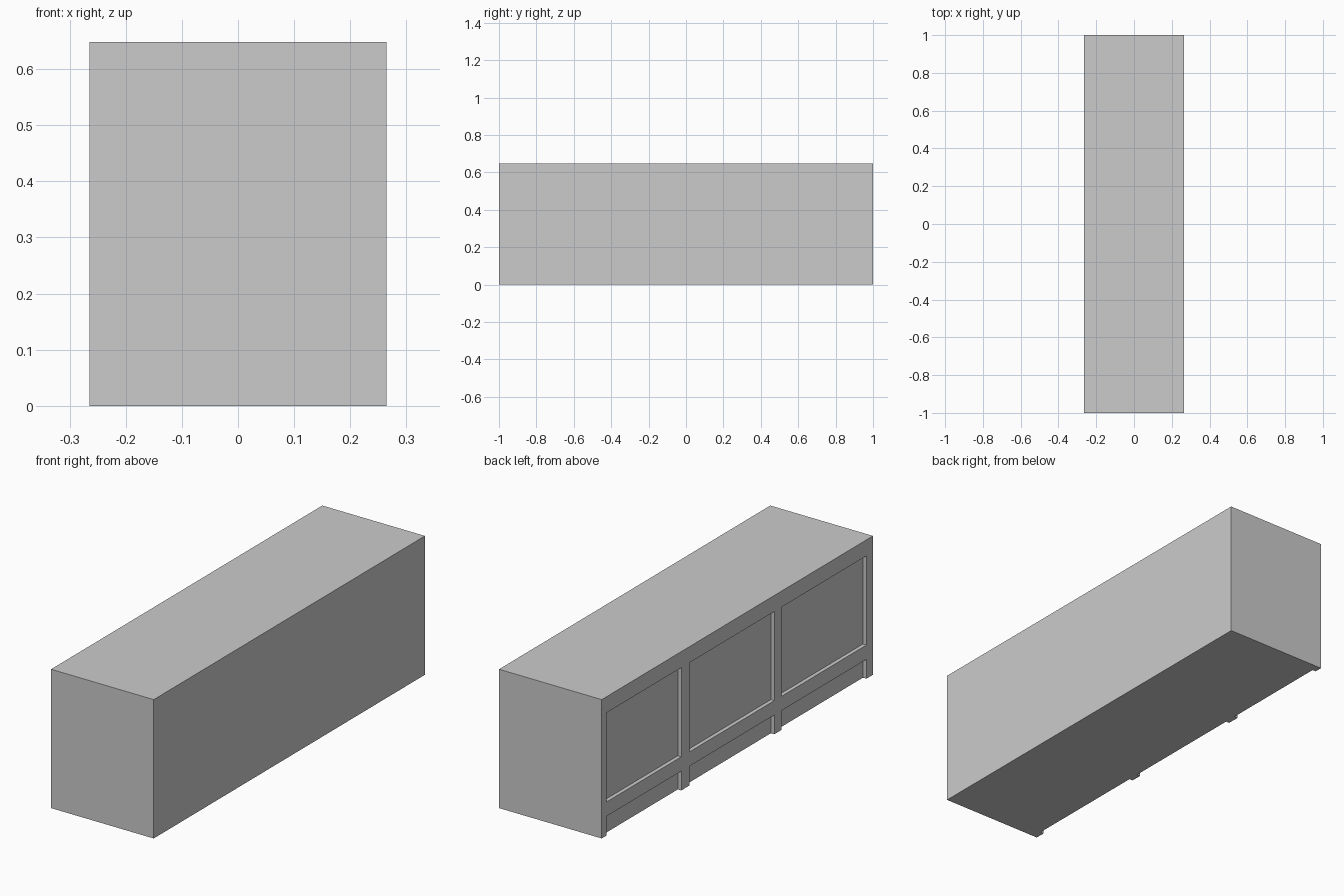
import bpy

if "Cube" in bpy.data.objects:
    bpy.data.objects.remove(bpy.data.objects["Cube"])


def box(name, x, y, z):
    """Axis-aligned box from (min, max) ranges."""
    bpy.ops.mesh.primitive_cube_add(
        size=1, location=[(a + b) / 2 for a, b in (x, y, z)])
    obj = bpy.context.object
    obj.name = name
    obj.scale = [b - a for a, b in (x, y, z)]
    bpy.ops.object.transform_apply(location=False, rotation=False, scale=True)
    return obj


HALF_X, HEIGHT, DEPTH = 0.265, 0.648, 0.018

# Solid counter body
body = box("cabinet_body", (-HALF_X, HALF_X), (-1, 1), (0, HEIGHT))

# Recesses in the left face: three bays, each a tall panel and a toe-kick gap
bays = [(0.413, 0.963), (-0.273, 0.354), (-0.952, -0.325)]
rows = [("panel", 0.157, 0.573), ("toe_kick", -0.05, 0.09)]
for i, bay in enumerate(bays, 1):
    for label, low, high in rows:
        cutter = box(f"{label}_cutter_{i}",
                     (-HALF_X - 0.1, -HALF_X + DEPTH), bay, (low, high))
        cutter.hide_render = True
        cutter.display_type = 'WIRE'
        cut = body.modifiers.new(cutter.name, 'BOOLEAN')
        cut.operation = 'DIFFERENCE'
        cut.solver = 'EXACT'
        cut.object = cutter
